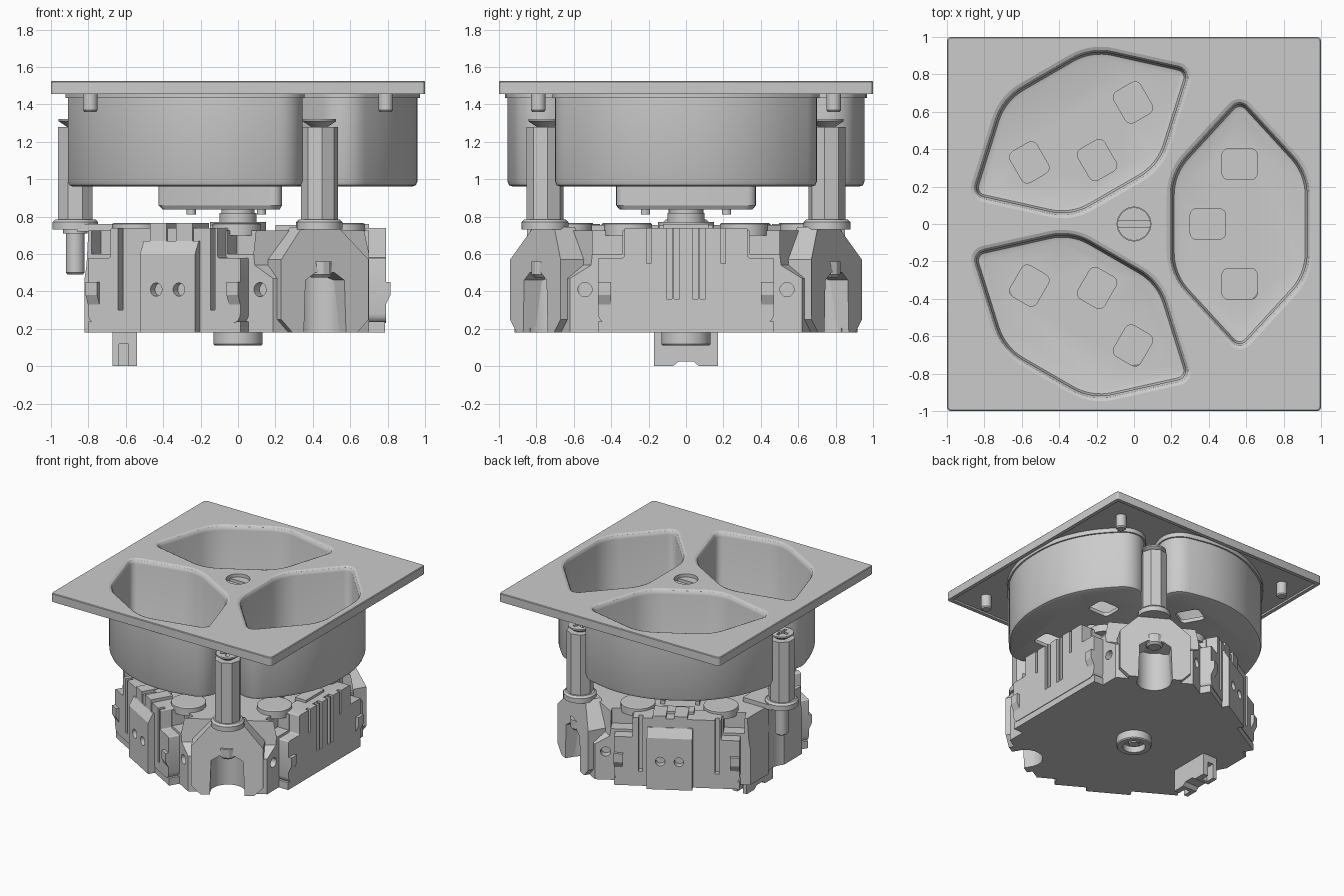
import bpy, bmesh
from math import sin, cos, tan, pi, radians, atan2
from mathutils import Matrix, Vector

if "Cube" in bpy.data.objects:
    bpy.data.objects.remove(bpy.data.objects["Cube"])

SIDES = (0, 120, 240)        # directions of the three wells
CORNERS = (60, 180, 300)     # directions of the three fixing posts


# ---------- helpers ----------
def solid(name, *lofts, rot=0):
    """One object from closed lofts (each a list of point rings, capped at both ends)."""
    bm = bmesh.new()
    for rings in lofts:
        vs = [[bm.verts.new(p) for p in r] for r in rings]
        n = len(vs[0])
        for a, b in zip(vs, vs[1:]):
            for i in range(n):
                j = (i + 1) % n
                bm.faces.new((a[i], a[j], b[j], b[i]))
        bm.faces.new(vs[0][::-1])
        bm.faces.new(vs[-1])
    bmesh.ops.recalc_face_normals(bm, faces=bm.faces)
    bm.transform(Matrix.Rotation(radians(rot), 4, 'Z'))
    me = bpy.data.meshes.new(name)
    bm.to_mesh(me)
    bm.free()
    ob = bpy.data.objects.new(name, me)
    bpy.context.collection.objects.link(ob)
    return ob


def cut(ob, *lofts, rot=0):
    """Subtract lofts from an object."""
    c = solid("cutter", *lofts, rot=rot)
    c.hide_render = True
    m = ob.modifiers.new("cut", 'BOOLEAN')
    m.operation, m.object, m.solver = 'DIFFERENCE', c, 'EXACT'
    dg = bpy.context.evaluated_depsgraph_get()
    me = bpy.data.meshes.new_from_object(ob.evaluated_get(dg))
    ob.modifiers.clear()
    ob.data = me
    bpy.data.objects.remove(c)
    return ob


def at(pts, z):
    return [(x, y, z) for x, y in pts]


def prism(pts, z0, z1):
    return [at(pts, z0), at(pts, z1)]


def radial(pts, r0, r1):
    """Profile in (sideways, z) extruded along local x."""
    return [[(r, t, z) for t, z in pts] for r in (r0, r1)]


def rect(x0, x1, y0, y1):
    return [(x0, y0), (x1, y0), (x1, y1), (x0, y1)]


def box(x0, x1, y0, y1, z0, z1):
    return prism(rect(x0, x1, y0, y1), z0, z1)


def circle(x, y, r, n=24):
    return [(x + r * cos(2 * pi * (i + .5) / n), y + r * sin(2 * pi * (i + .5) / n)) for i in range(n)]


def lathe(x, y, prof, n=24):
    return [at(circle(x, y, r, n), z) for r, z in prof]


def rounded(pts, radii, n=8):
    """Polygon with its corners turned into arcs."""
    out = []
    for i, (p, r) in enumerate(zip(pts, radii)):
        p = Vector(p)
        a = (Vector(pts[i - 1]) - p).normalized()
        b = (Vector(pts[(i + 1) % len(pts)]) - p).normalized()
        half = a.angle(b) / 2
        c = p + (a + b).normalized() * (r / sin(half))
        s, e = p + a * (r / tan(half)) - c, p + b * (r / tan(half)) - c
        a0 = atan2(s.y, s.x)
        d = (atan2(e.y, e.x) - a0 + pi) % (2 * pi) - pi
        out += [(c.x + r * cos(a0 + d * k / n), c.y + r * sin(a0 + d * k / n)) for k in range(n + 1)]
    return out


def well_outline(o, w=.36, s=.27, t=.662, R=.3, q=.05):
    """Pointed socket outline of the right-hand well, grown by o."""
    w, s, t, R, q = w + o, s + .384 * o, t + 1.48 * o, R + o, q + o
    pts = [(w, -s), (w, s), (0, t), (-w, s), (-w, -s), (0, -t)]
    return [(x + .565, y) for x, y in rounded(pts, [R, R, q, R, R, q])]


def well_shell(o):
    """Rounder outline of the outside of the well."""
    return well_outline(o, .395, .344, .777, .8, .157)


def turned(pts, deg):
    c, s = cos(radians(deg)), sin(radians(deg))
    return [(x * c - y * s, x * s + y * c) for x, y in pts]


# ---------- cover plate ----------
def square(h, z):
    return at(rounded(rect(-h, h, -h, h), [.02] * 4, 3), z)


plate = solid("cover_plate", [square(.97, 1.47), square(.97, 1.455), square(1, 1.455),
                              square(1, 1.52), square(.995, 1.525)])
cut(plate, *[prism(turned(well_outline(.03), a), 1.3, 1.7) for a in SIDES],
    prism(circle(0, 0, .09, 32), 1.3, 1.7))
solid("plate_pins", *[lathe(sx * .79, sy * .79, [(.032, 1.36), (.04, 1.37), (.04, 1.48)])
                      for sx in (-1, 1) for sy in (-1, 1)])

# ---------- socket wells with pin openings ----------
inner = [(-.03, .99), (-.01, .996), (0, 1.02), (0, 1.49), (.004, 1.505), (.013, 1.518), (.03, 1.525), (.03, 1.475)]
outer = [(.012, 1.475), (.012, 1.435), (0, 1.435), (0, .99), (-.009, .968), (-.03, .96)]
for a in SIDES:
    w = solid("socket_well", [at(well_outline(o), z) for o, z in inner] + [at(well_shell(o), z) for o, z in outer], rot=a)
    holes = [rounded(rect(x - .095, x + .095, y - .082, y + .082), [.035] * 4, 4)
             for x, y in ((.565, .32), (.395, 0), (.565, -.32))]
    cut(w, *[prism(h, .9, 1.1) for h in holes], rot=a)

# ---------- centre column, screw and triangular hub ----------
screw = solid("centre_screw", lathe(0, 0, [(.088, .78), (.088, 1.5)], 32))
cut(screw, box(-.2, .2, -.02, .02, 1.46, 1.6))
tri = rounded(turned([(.47, 0), (-.235, .407), (-.235, -.407)], 180), [.045] * 3, 5)
small = [(x * .95, y * .95) for x, y in tri]
solid("hub_block", [at(small, .838), at(tri, .86), at(tri, .97)])
solid("hub_pins", *[prism(turned(circle(.25, 0, .025, 12), a), .81, .85) for a in CORNERS])
solid("centre_collar", lathe(0, 0, [(.15, .7), (.15, .77), (.1, .77), (.1, .82)], 32))


# ---------- base body: truncated triangle with sloping corners ----------
def body_ring(c, left, d, z):
    pts = []
    for a in SIDES:
        for sgn, corner in ((-1, a - 60), (1, a + 60)):
            r = left if corner == 180 else c
            pts.append(turned([(d, sgn * (r - d * .5) / .866)], a)[0])
    return at(pts, z)


body = solid("base_body", [body_ring(.887, .82, .70, .18), body_ring(.887, .82, .70, .47),
                           body_ring(.79, .81, .70, .54), body_ring(.77, .80, .70, .725)])
cut(body, *[prism(turned(circle(.87, 0, .13), a), .1, .5) for a in (60, 300)],
    prism(circle(-.93, 0, .15), .1, .9))
for a in SIDES:     # side terminal holes
    sides = (-.54, .54) if a == 0 else ((.54,) if a == 240 else (-.54,))
    cut(body, *[radial(circle(t, .41, .038, 16), .64, .9) for t in sides], rot=a)
    # ledges at the top edge of each side
    cut(body, *[box(.6, .8, min(s * .34, s * .5), max(s * .34, s * .5), .6, .9) for s in (-1, 1)], rot=a)

# ---------- side panels ----------
panel = rounded([(-.47, .23), (.47, .23), (.47, .58), (.33, .58), (.33, .74), (-.33, .74), (-.33, .58), (-.47, .58)],
                [.05, .05] + [.01] * 6, 4)
front = solid("slotted_panel", radial(panel, .62, .79))
cut(front, *[box(.75, .9, t - .014, t + .014, .36, .9) for t in (-.09, -.05, .05, .09)],
    *[box(.76, .9, t - .012, t + .012, .55, .9) for t in (-.2, .2)])
for a in SIDES:
    solid("panel_bottom_rail", box(.6, .785, -.47, .47, .18, .24), rot=a)
    # catches near both panel ends
    for s in (-1, 1):
        t0, t1 = s * .40, s * .47
        solid("catch", [[(.78, t0, .33), (.78, t1, .33), (.79, t1, .33), (.79, t0, .33)],
                        [(.78, t0, .38), (.78, t1, .38), (.815, t1, .38), (.815, t0, .38)],
                        [(.78, t0, .45), (.78, t1, .45), (.815, t1, .45), (.815, t0, .45)]], rot=a)
    # raised discs, ribs and walls on the top of the base
    solid("top_discs", *[lathe(.55, s * .31, [(.13, .7), (.13, .76), (.122, .765)], 32) for s in (-1, 1)], rot=a)
    solid("top_ribs", *[box(.2, .5, t - .015, t + .015, .7, .755) for t in (-.13, .13)],
          box(.6, .7, -.12, .12, .7, .76), rot=a)
    if a == 0:
        continue
    # two-hole terminal blocks on the rear-left and front-left sides
    k = .05 if a == 240 else -.05
    p = solid("terminal_panel", radial(panel, .62, .79), rot=a)
    cut(p, *[box(.74, .9, t - .015, t + .015, .3, .9) for t in (-.27, .3)], rot=a)
    block = solid("terminal_block", [[(r, k + t, z) for r, t in rect(.68, d, -.17, .17)]
                                     for z, d in ((.18, .84), (.6, .84), (.67, .80))], rot=a)
    cut(block, *[radial(circle(k + t, .41, .036, 16), .78, .95) for t in (-.07, .07)], rot=a)
    solid("release_buttons", *[box(.62, .8, k + t - .05, k + t + .05, .66, .765) for t in (-.08, .08)], rot=a)

# ---------- fixing posts and corner lugs ----------
chevron = [(.13, .18), (.2, .18), (.27, .25), (.27, .57), (.11, .745)]
arch = [(.06, .5), (.12, .46)]
half = arch + chevron
lug_profile = half + [(-t, z) for t, z in reversed(half)]
cross = [(.055, .012), (.012, .012), (.012, .055), (-.012, .055), (-.012, .012), (-.055, .012),
         (-.055, -.012), (-.012, -.012), (-.012, -.055), (.012, -.055), (.012, -.012), (.055, -.012)]
for a in CORNERS:
    solid("post", lathe(.87, 0, [(.1, .76), (.1, 1.28)], 8), rot=a)
    head = solid("post_screw_head", lathe(.87, 0, [(.045, 1.26), (.045, 1.28), (.09, 1.31), (.09, 1.322)]), rot=a)
    cut(head, prism([(x + .87, y) for x, y in cross], 1.3, 1.4), rot=a)
    solid("post_flange", lathe(.87, 0, [(.125, .73), (.125, .77), (.11, .785)], 16), rot=a)
    if a == 180:
        solid("post_sleeve", lathe(.87, 0, [(.04, .49), (.05, .5), (.05, .71), (.065, .71), (.065, .74)]), rot=a)
        solid("flange_bridge", box(.6, .86, -.12, .12, .72, .76), rot=a)
    else:
        # sloping roof over an open arch, with the top leaning inwards
        ring0, ring1 = radial(lug_profile, .75, .93)
        solid("corner_lug", [ring0, [(r - max(0, z - .57) * .3, t, z) for r, t, z in ring1]], rot=a)
        solid("lug_nut", lathe(.88, 0, [(.05, .475), (.065, .49), (.065, .56)], 12), rot=a)

# ---------- underside boss and foot clip ----------
boss = solid("bottom_boss", lathe(0, 0, [(.125, .11), (.132, .118), (.132, .2)], 32))
cut(boss, prism(circle(0, 0, .085, 32), 0, .16))
solid("boss_core", lathe(0, 0, [(.04, .13), (.04, .2)], 16))
foot_side = [(-.17, .2), (-.17, 0), (-.07, 0), (-.04, .025), (.04, .025), (.07, 0), (.17, 0), (.17, .2)]
foot = solid("foot_clip", radial(foot_side, -.67, -.54))
cut(foot, box(-.635, -.585, -.3, -.1, -.1, .12), box(-.635, -.585, .1, .3, -.1, .12))

# ---------- shading ----------
bpy.ops.object.select_all(action='SELECT')
bpy.context.view_layer.objects.active = plate
bpy.ops.object.shade_smooth_by_angle(angle=radians(24))
